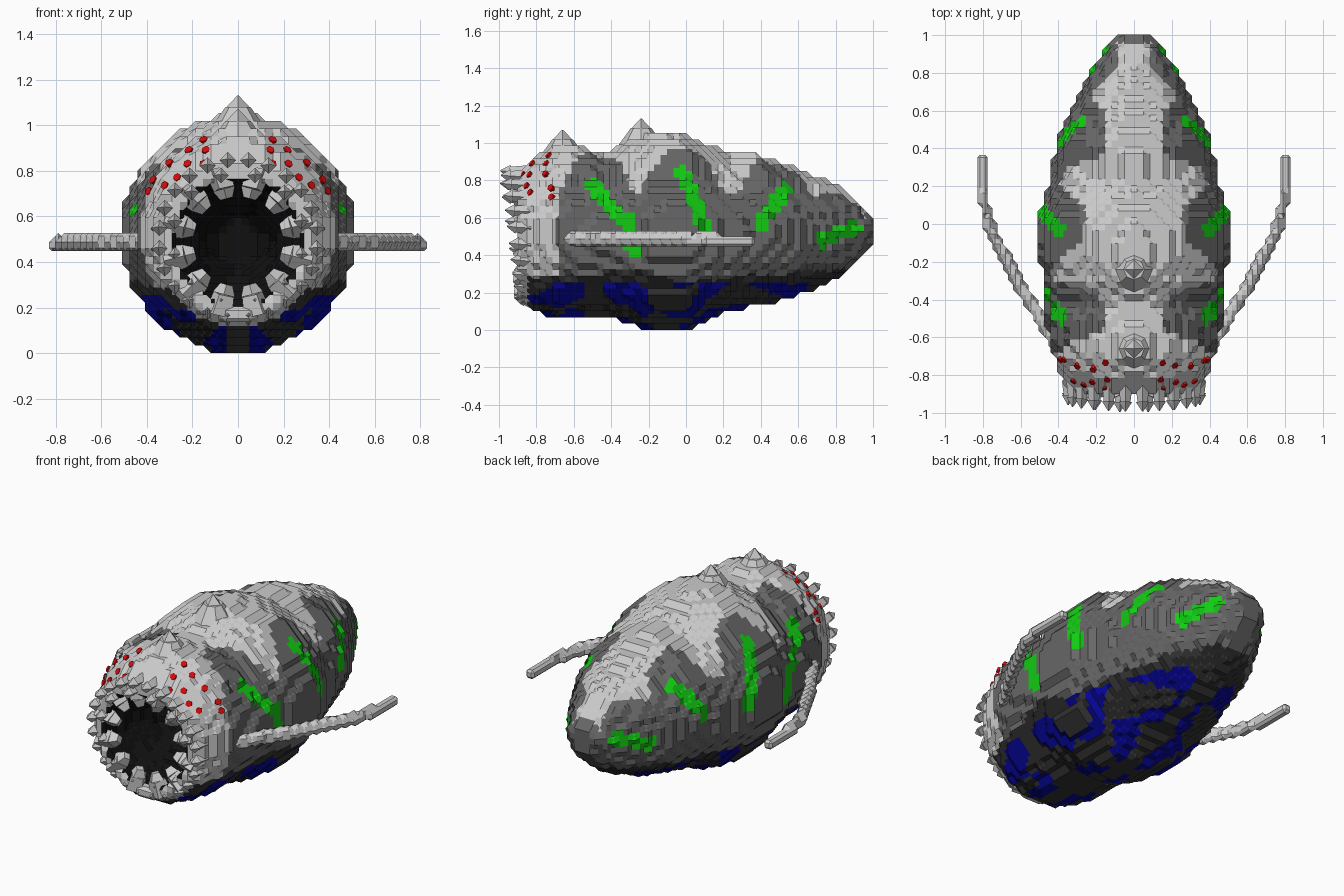
import bpy, bmesh, math
from mathutils import Vector, noise
from mathutils.bvhtree import BVHTree

if "Cube" in bpy.data.objects:
    bpy.data.objects.remove(bpy.data.objects["Cube"])


def material(name, rgb):
    m = bpy.data.materials.new(name)
    m.diffuse_color = (*rgb, 1)
    m.use_nodes = True
    m.node_tree.nodes["Principled BSDF"].inputs["Base Color"].default_value = m.diffuse_color
    return m


LIGHT, SIDE, BELLY, GREEN, BLUE, BLACK = range(6)
MATS = [material("pale_grey", (.58, .58, .58)), material("dark_grey", (.135, .135, .135)),
        material("belly_grey", (.032, .032, .032)), material("green", (.006, .60, .006)),
        material("blue", (.002, .002, .34)), material("black", (.005, .005, .005))]
RED = material("red", (.68, .003, .003))


def finish(name, bm, mats):
    me = bpy.data.meshes.new(name)
    bm.to_mesh(me)
    bm.free()
    for m in mats:
        me.materials.append(m)
    ob = bpy.data.objects.new(name, me)
    bpy.context.collection.objects.link(ob)
    return ob


def cell_faces():
    """The six sides of a unit cell, each as four corners in turn."""
    for a in range(3):
        for side in (0, 1):
            ring = []
            for u, v in ((0, 0), (1, 0), (1, 1), (0, 1)):
                c = [side] * 3
                c[(a + 1) % 3], c[(a + 2) % 3] = u, v
                ring.append(tuple(c))
            yield ring if side else ring[::-1]


CELL = list(cell_faces())
CORNERS = [(i, j, k) for i in (0, 1) for j in (0, 1) for k in (0, 1)]


def terraced(inside, lo, hi, h, colour=None):
    """Chamfered block skin round every grid point for which inside() is true."""
    lo = Vector(lo)
    n = [round((b - a) / h) + 1 for a, b in zip(lo, hi)]
    solid = {(i, j, k) for i in range(n[0]) for j in range(n[1]) for k in range(n[2])
             if inside(lo + Vector((i, j, k)) * h)}
    add = lambda p, q: (p[0] + q[0], p[1] + q[1], p[2] + q[2])
    bm, verts = bmesh.new(), {}
    near = {(p[0] - c[0], p[1] - c[1], p[2] - c[2]) for p in solid for c in CORNERS}
    for cell in sorted(near):
        if all(add(cell, c) in solid for c in CORNERS):
            continue
        nxt = {}
        for ring in CELL:
            pts = [add(cell, c) for c in ring]
            ins = [p in solid for p in pts]
            for s in range(4):
                if not ins[s] and ins[(s + 1) % 4]:
                    e = s + 1
                    while ins[(e + 1) % 4]:
                        e += 1
                    nxt[add(pts[s], pts[(s + 1) % 4])] = add(pts[e % 4], pts[(e + 1) % 4])
        while nxt:
            loop = [next(iter(nxt))]
            while nxt[loop[-1]] != loop[0]:
                loop.append(nxt[loop[-1]])
            for k in loop:
                del nxt[k]
                if k not in verts:
                    verts[k] = bm.verts.new(lo + Vector(k) * (h / 2))
            f = bm.faces.new([verts[k] for k in loop])
            f.material_index = colour(f.calc_center_median()) if colour else 0
    bmesh.ops.recalc_face_normals(bm, faces=bm.faces)
    return bm


def seg_dist(p, path):
    """Distance from p to a polyline."""
    best = 9
    for a, b in zip(path, path[1:]):
        a, b = Vector(a), Vector(b)
        t = max(0, min(1, (p - a).dot(b - a) / (b - a).length_squared))
        best = min(best, (p - a.lerp(b, t)).length)
    return best


# Body outline: y, half width, top, bottom
PROFILE = [(-.89, .345, .86, .15), (-.83, .385, .92, .10), (-.70, .43, .99, .06),
           (-.55, .465, .98, .06), (-.42, .475, .945, .07), (-.30, .50, 1.03, .03),
           (-.20, .52, 1.06, .0), (0, .52, 1.04, .0), (.12, .50, 1.0, .05),
           (.22, .475, .95, .09), (.40, .42, .94, .13), (.60, .355, .87, .18),
           (.80, .235, .78, .27), (.92, .155, .69, .36), (1.0, .08, .61, .45)]
# Dark side lobes: y, z, y radius, z radius
LOBES = [(-.48, .60, .22, .34), (-.02, .62, .23, .35), (.47, .60, .20, .32), (.86, .55, .2, .24)]
STRIPES = [[(-.50, .77), (-.42, .67), (-.31, .58), (-.28, .43)], [(-.02, .84), (.04, .72), (.10, .52)],
           [(.53, .75), (.47, .67), (.40, .57)], [(.73, .48), (.90, .55)]]
MOUTH_Z = .49


def throat(y):
    return max(.07, .275 - .42 * max(0, y + .80))


def in_body(p):
    x, y, z = p
    if not PROFILE[0][0] <= y <= PROFILE[-1][0]:
        return False
    if y < -.38 and math.hypot(x, z - MOUTH_Z) < throat(y):
        return False
    for a, b in zip(PROFILE, PROFILE[1:]):
        if y <= b[0]:
            t = (y - a[0]) / (b[0] - a[0])
            w, top, bot = (a[i] + (b[i] - a[i]) * t for i in (1, 2, 3))
            break
    mid = (top + bot) / 2
    r = math.hypot(x / w, (z - mid) / ((top - bot) / 2))
    # shallow grooves between the side lobes
    bulge = max(math.exp(-((y - l[0]) / (l[2] * .75)) ** 2) for l in LOBES)
    upper = max(0, min(1, (z - .35) / .15)) * min(1, abs(x) / .25) * (y > -.6)
    return r < .995 - .045 * upper * (1 - bulge)


def body_colour(c):
    x, y, z = abs(c.x), c.y, c.z
    r = math.hypot(x, z - MOUTH_Z)
    if y < -.33 and r < throat(y) + (.03 if y > -.86 else .008):
        return BLACK
    if y < -.84 and r < .37:
        return LIGHT
    wob = .06 * noise.noise(Vector((x * 5, y * 5, z * 5)))
    if z < .29 + wob + .05 * max(0, y):
        spot = noise.noise(Vector((x * 9 + 3, y * 7, 1.7)))
        return BLUE if y < .66 and z < .25 and spot > .0 and x > .05 else BELLY
    side = Vector((y, z))
    if x > .12 and any(seg_dist(side, s) < .040 for s in STRIPES):
        return GREEN
    if x < .1 and z > .55 and y < .96:
        return LIGHT
    if y > .88:
        return SIDE
    if x > .14 and any(((y - a) / ry) ** 2 + ((z - b) / rz) ** 2 < 1 + 4 * wob for a, b, ry, rz in LOBES):
        return SIDE
    return SIDE if y > -.68 + wob and z < .72 + wob else LIGHT


H = .034
bm = terraced(in_body, (-15.5 * H, -30 * H, -1.5 * H), (15.5 * H, 30 * H, 33.5 * H), H, body_colour)
bvh = BVHTree.FromBMesh(bm)
finish("body", bm, MATS)

# Side feelers, swept back from the cheeks
FEELER = [(.42, -.62, .49), (.62, -.30, .49), (.76, -.02, .48), (.795, .12, .48), (.80, .34, .48)]


def in_feeler(p):
    w = Vector((p.x, p.y, .485 + (p.z - .485) * .75))
    return seg_dist(w, FEELER) < .033 - .012 * max(0, p.y + .2)


bm = terraced(in_feeler, (.33, -.70, .38), (.87, .43, .60), .027)
for mirror, name in ((1, "right_feeler"), (-1, "left_feeler")):
    b = bm.copy()
    if mirror < 0:
        bmesh.ops.scale(b, vec=(-1, 1, 1), verts=b.verts)
        bmesh.ops.reverse_faces(b, faces=b.faces)
    finish(name, b, [MATS[LIGHT]])
bm.free()


def add_cone(bm, base, tip, r1, r2, sides=4):
    """Tapered prism from base to tip."""
    base, tip = Vector(base), Vector(tip)
    d = tip - base
    rot = d.to_track_quat('Z', 'Y').to_matrix().to_4x4()
    rot.translation = (base + tip) / 2
    bmesh.ops.create_cone(bm, cap_ends=True, segments=sides, radius1=r1, radius2=r2,
                          depth=d.length, matrix=rot)


# Inward teeth that leave twelve dark slots round the mouth
bm = bmesh.new()
for k in range(12):
    a = math.radians(15 + 30 * k)
    s, c = math.sin(a), math.cos(a)
    at = lambda r, y: (r * s, y, MOUTH_Z + r * c)
    add_cone(bm, at(.33, -.86), at(.24, -.87), .066, .05)
    add_cone(bm, at(.24, -.87), at(.195, -.87), .05, .028)
finish("inner_teeth", bm, [MATS[LIGHT]])

# Two rings of forward fangs on the lips
bm = bmesh.new()
for count, r, reach, size in ((24, .345, .05, .040), (12, .285, .06, .038)):
    for k in range(count):
        a = 2 * math.pi * (k + .5) / count
        s, c = math.sin(a), math.cos(a)
        tip = -.935 - .04 * c - reach * .35
        z = MOUTH_Z + .01 + r * c
        add_cone(bm, (r * s, -.83, z), (r * s * 1.01, tip + .045, z + .005), size, size * .65)
        add_cone(bm, (r * s * 1.01, tip + .05, z + .005), (r * s * 1.02, tip, z + .01), size * .9, .003)
finish("lip_fangs", bm, [MATS[LIGHT]])

# Back spikes
bm = bmesh.new()
for y, z in ((-.66, 1.07), (-.24, 1.13)):
    add_cone(bm, (0, y, z - .14), (0, y, z - .05), .12, .055, 8)
    add_cone(bm, (0, y, z - .06), (0, y, z), .06, .004, 4)
finish("back_spikes", bm, [MATS[LIGHT]])

# Clusters of small red eyes set flush on the brow
EYES = [(.15, .935), (.14, .89), (.215, .89), (.15, .83), (.22, .83), (.265, .77),
        (.30, .835), (.32, .735), (.37, .76), (.39, .71)]
bm = bmesh.new()
for x, z in EYES:
    for s in (1, -1):
        hit = bvh.ray_cast(Vector((s * x, -2, z)), Vector((0, 1, 0)))[0]
        if hit:
            aim = (hit - Vector((0, -.4, .53))).normalized()
            add_cone(bm, hit - aim * .03, hit + aim * .008, .019, .019, 6)
finish("eyes", bm, [RED])
